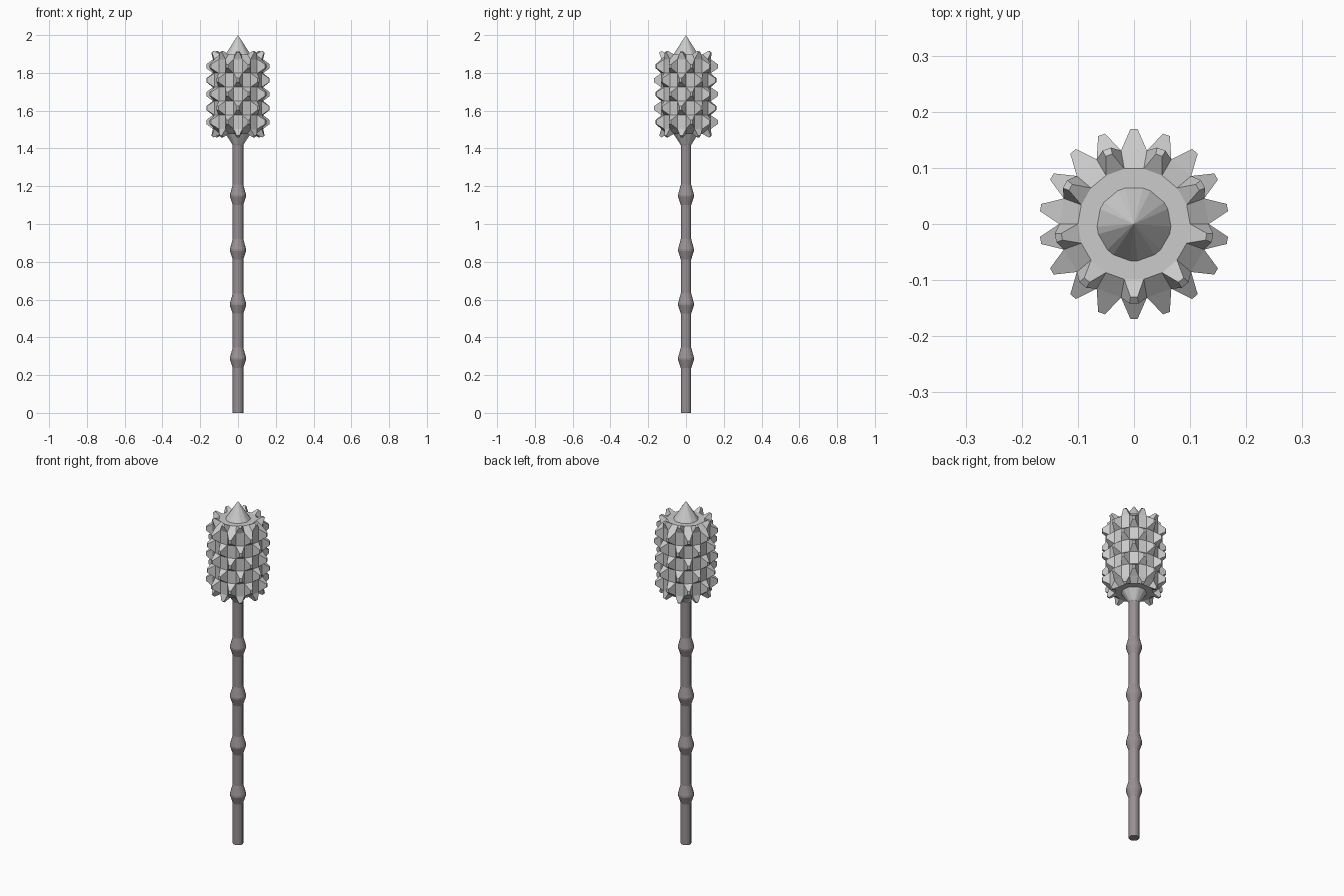
import bpy, bmesh, math
from mathutils import Vector

if "Cube" in bpy.data.objects:
    bpy.data.objects.remove(bpy.data.objects["Cube"])

N = 18                      # sides of the head
STEP = 2 * math.pi / N
PHASE = math.pi / 2 - STEP / 2


def finish(bm, name, color=None):
    bmesh.ops.recalc_face_normals(bm, faces=bm.faces)
    me = bpy.data.meshes.new(name)
    bm.to_mesh(me)
    bm.free()
    ob = bpy.data.objects.new(name, me)
    bpy.context.collection.objects.link(ob)
    if color:
        mat = bpy.data.materials.new(name + "_paint")
        mat.diffuse_color = color
        mat.use_nodes = True
        mat.node_tree.nodes["Principled BSDF"].inputs["Base Color"].default_value = mat.diffuse_color
        me.materials.append(mat)
    return ob


def lathe(profile, sides, pinch_ring=()):
    """Revolve (r, z) points; returns the bmesh and its faces by [row][column].
    Rings listed in pinch_ring have alternating wide and narrow sides."""
    bm = bmesh.new()
    rings = []
    for n, (r, z) in enumerate(profile):
        if r == 0:
            rings.append([bm.verts.new((0, 0, z))] * sides)
            continue
        ring = []
        for i in range(sides):
            a = PHASE + 2 * math.pi * i / sides
            if n in pinch_ring:
                a += math.radians(4) * (1 if i % 2 else -1)
            ring.append(bm.verts.new((r * math.cos(a), r * math.sin(a), z)))
        rings.append(ring)
    grid = []
    for a, b in zip(rings, rings[1:]):
        row = []
        for i in range(sides):
            j = (i + 1) % sides
            quad = list(dict.fromkeys((a[i], a[j], b[j], b[i])))
            row.append(bm.faces.new(quad))
        grid.append(row)
    return bm, grid


def stud(bm, face, height, scale):
    """Raise a face along its normal into a blunt, tapered stud."""
    face.normal_update()
    offset = face.normal * height
    new = bmesh.ops.extrude_discrete_faces(bm, faces=[face])["faces"][0]
    c = new.calc_center_median()
    for v in new.verts:
        v.co = c + (v.co - c) * scale + offset


# Head: barrel with five stud rows, studded bevels, and a spike at each end
R, MID, HALF, ROWS = 0.133, 1.6875, 0.1845, 5
barrel = [(R, MID - HALF + 2 * HALF * i / ROWS) for i in range(ROWS + 1)]
cap = [(0.100, MID + 0.211), (0.066, MID + 0.211), (0, 2.0)]
base = [(r, 2 * MID - z) for r, z in reversed(cap)]
profile = base + barrel + cap
bm, grid = lathe(profile, N, pinch_ring=(1, len(profile) - 2))
for k, row in enumerate(grid[2:-2]):
    for i, face in enumerate(row):
        if (i + k) % 2:
            if 0 < k <= ROWS:
                stud(bm, face, 0.038, 0.28)
            else:
                stud(bm, face, 0.034, 0.35)
finish(bm, "studded_head")

# Handle: slim shaft with four knuckles
shaft = [(0, 0), (0.028, 0)]
for n in range(1, 5):
    z = 0.2875 * n
    shaft += [(0.028, z - 0.05), (0.043, z - 0.005), (0.043, z + 0.004), (0.028, z + 0.058)]
shaft += [(0.028, 1.44), (0, 1.44)]
bm, _ = lathe(shaft, N)
finish(bm, "handle_shaft", (0.32, 0.28, 0.295, 1))
